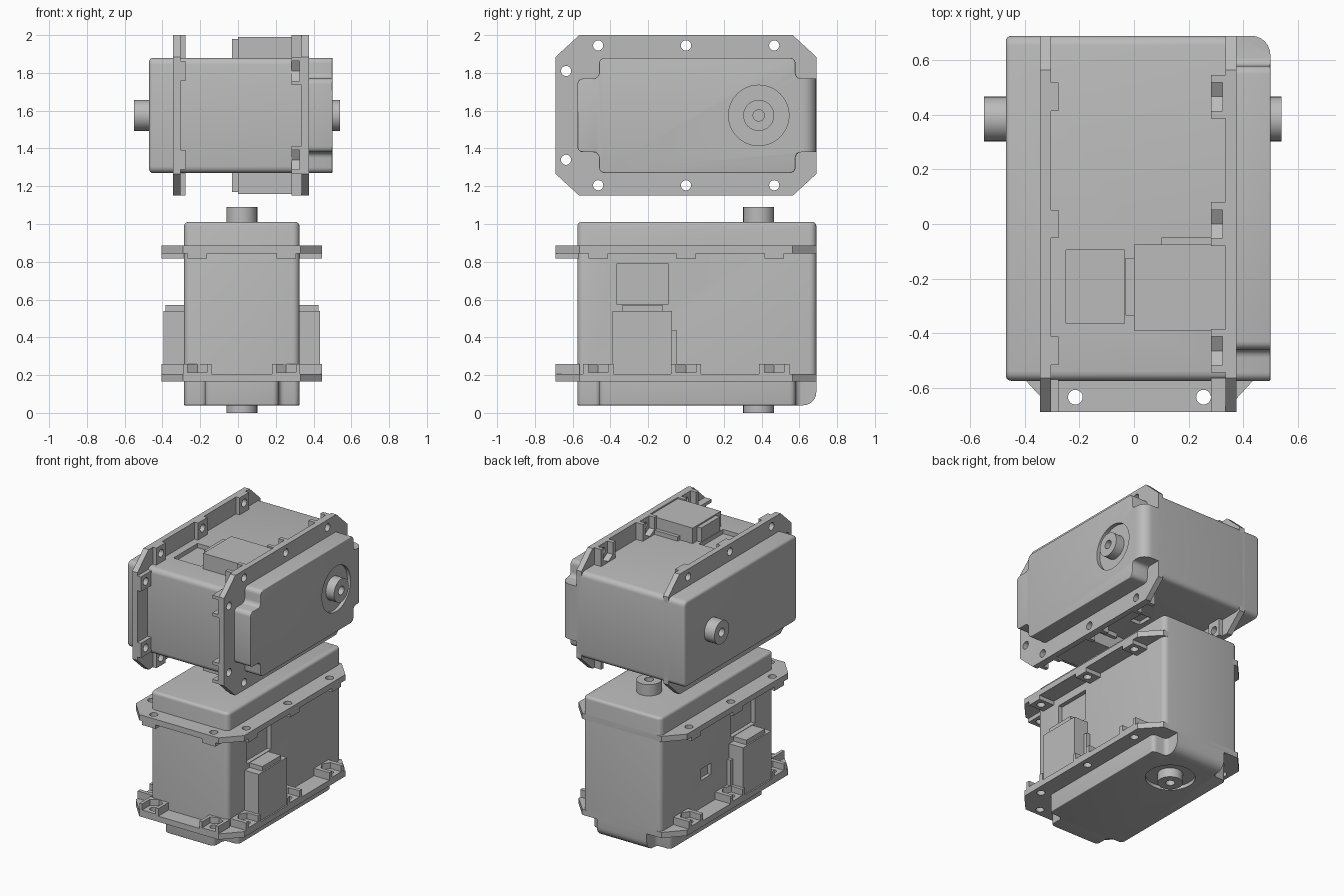
import bpy, bmesh, math
from mathutils import Matrix

if "Cube" in bpy.data.objects:
    bpy.data.objects.remove(bpy.data.objects["Cube"])

grey = bpy.data.materials.new("grey plastic")
grey.use_nodes = True
grey.diffuse_color = (0.5, 0.5, 0.5, 1)
grey.node_tree.nodes["Principled BSDF"].inputs["Base Color"].default_value = (0.5, 0.5, 0.5, 1)

HALF, FRONT, BACK = 0.305, -0.575, 0.69   # casing outline
SHAFT_Y = 0.385
parts = []


def add_prism(bm, pts, z0, z1):
    face = bm.faces.new([bm.verts.new((x, y, z0)) for x, y in pts])
    top = bmesh.ops.extrude_face_region(bm, geom=[face])["geom"]
    bmesh.ops.translate(bm, vec=(0, 0, z1 - z0),
                        verts=[g for g in top if isinstance(g, bmesh.types.BMVert)])


def rect(x0, x1, y0, y1):
    return [(x0, y0), (x1, y0), (x1, y1), (x0, y1)]


def circle(x, y, r, n=32):
    return [(x + r * math.cos(2 * math.pi * i / n), y + r * math.sin(2 * math.pi * i / n))
            for i in range(n)]


def bevel(bm, rule, width, segments=4):
    edges = [e for e in bm.edges if rule(e.verts[0].co, e.verts[1].co)]
    bmesh.ops.bevel(bm, geom=edges, offset=width, segments=segments, profile=0.5,
                    affect='EDGES', clamp_overlap=True)


def make(name, prisms, shape=None, keep=True):
    bm = bmesh.new()
    for pts, z0, z1 in prisms:
        add_prism(bm, pts, z0, z1)
    bmesh.ops.recalc_face_normals(bm, faces=bm.faces)
    if shape:
        shape(bm)
    mesh = bpy.data.meshes.new(name)
    bm.to_mesh(mesh)
    bm.free()
    mesh.materials.append(grey)
    obj = bpy.data.objects.new(name, mesh)
    bpy.context.collection.objects.link(obj)
    if keep:
        parts.append(obj)
    else:
        obj.hide_render = True
    return obj


def cut(obj, cutter):
    mod = obj.modifiers.new("cut", 'BOOLEAN')
    mod.operation, mod.solver, mod.object = 'DIFFERENCE', 'EXACT', cutter
    bpy.context.view_layer.objects.active = obj
    bpy.ops.object.modifier_apply(modifier=mod.name)


def upright(a, b):
    return abs(a.x - b.x) < 1e-4 and abs(a.y - b.y) < 1e-4


def at_height(z):
    return lambda a, b: abs(a.z - z) < 1e-4 and abs(b.z - z) < 1e-4


# Main casing with rounded corners and top rim
def shape_casing(bm):
    bevel(bm, upright, 0.035)
    bevel(bm, at_height(1.01), 0.02)


casing = make("casing", [(rect(-HALF, HALF, FRONT, BACK), 0.165, 1.01)], shape_casing)
pockets = make("pocket_cutter",
               [(rect(s * 0.275 - 0.0, s * 0.4, -0.365, -0.095), 0.575, 0.79) for s in (-1, 1)]
               + [(rect(-0.4, -0.28, 0.13, 0.24), 0.40, 0.48)], keep=False)
cut(casing, pockets)


# Bottom cover: notched corners, rounded back edge
def shape_cover(bm):
    bevel(bm, lambda a, b: at_height(0.04)(a, b) and min(a.y, b.y) > BACK - 0.001, 0.07, 6)
    bevel(bm, lambda a, b: upright(a, b) and max(a.y, b.y) < BACK - 0.08, 0.03)
    bevel(bm, lambda a, b: at_height(0.04)(a, b) and max(a.y, b.y) < 0.6, 0.015, 3)


half_cover = [(0.195, FRONT), (0.195, -0.46), (HALF, -0.46),
              (HALF, 0.58), (0.195, 0.58), (0.195, BACK)]
cover = make("bottom_cover",
             [(half_cover + [(-x, y) for x, y in reversed(half_cover)], 0.04, 0.17)], shape_cover)
recess = make("recess_cutter", [(circle(0, SHAFT_Y, 0.16, 48), -0.1, 0.065)], keep=False)
cut(cover, recess)

# Output shafts with centre holes
shafts = make("shafts", [(circle(0, SHAFT_Y, 0.082), 0, 0.1),
                         (circle(0, SHAFT_Y, 0.082), 0.95, 1.09)])
bores = make("bore_cutter", [(circle(0, SHAFT_Y, 0.03, 20), -0.1, 0.05),
                             (circle(0, SHAFT_Y, 0.03, 20), 1.04, 1.2)], keep=False)
cut(shafts, bores)

# Screw positions with the outward direction of each
screws = [(s * 0.37, y, s, 0) for s in (-1, 1) for y in (-0.465, 0, 0.467)]
screws += [(s * 0.235, -0.635, 0, -1) for s in (-1, 1)]
holes = make("hole_cutter", [(circle(x, y, 0.027, 20), 0.1, 0.95) for x, y, _, _ in screws],
             keep=False)

# Flange plates, octagonal
half_flange = [(0.31, -0.69), (0.425, -0.565), (0.425, 0.565), (0.31, BACK)]
outline = half_flange + [(-x, y) for x, y in reversed(half_flange)]
for name, z0, z1 in (("lower_flange", 0.165, 0.205), ("upper_flange", 0.845, 0.885)):
    cut(make(name, [(outline, z0, z1)]), holes)


def boss(x, y, dx, dy, width):
    """Rectangle from the casing to the flange edge around a screw."""
    if dx:
        return rect(dx * 0.295, dx * 0.425, y - width, y + width)
    return rect(x - width, x + width, -0.69, -0.565)


def nut_slot(x, y, dx, dy):
    """Pointed slot, open towards the flange edge."""
    local = [(-0.06, 0), (-0.03, 0.052), (0.2, 0.052), (0.2, -0.052), (-0.03, -0.052)]
    return [(x + u * dx - v * dy, y + u * dy + v * dx) for u, v in local]


# Screw bosses on both flanges
lower_bosses = make("lower_bosses", [(boss(*s, 0.08 if s[2] else 0.074), 0.205, 0.258)
                                     for s in screws])
cut(lower_bosses, make("nut_cutter", [(nut_slot(*s), 0.215, 0.3) for s in screws], keep=False))
cut(lower_bosses, holes)
upper_bosses = make("upper_bosses", [(boss(*s, 0.052), 0.817, 0.845) for s in screws])
cut(upper_bosses, holes)

# Cable connectors on both sides
for s, side in ((1, "left"), (-1, "right")):
    make(side + "_connector", [(rect(s * 0.28, s * 0.415, -0.39, -0.075), 0.2, 0.54)])
    make(side + "_connector_neck", [(rect(s * 0.27, s * 0.405, -0.335, -0.125), 0.53, 0.572)])
    make(side + "_connector_rib", [(rect(s * 0.28, s * 0.335, -0.08, -0.05), 0.2, 0.44)])

# Remove cutters, shade, then place the upright unit and the turned unit
for obj in [o for o in bpy.data.objects if o.name.endswith("_cutter")]:
    bpy.data.objects.remove(obj)
for obj in parts:
    bpy.ops.object.select_all(action='DESELECT')
    obj.select_set(True)
    bpy.context.view_layer.objects.active = obj
    bpy.ops.object.shade_smooth_by_angle(angle=math.radians(30))
turned = Matrix.Translation((0.54, 0, 1.575)) @ Matrix.Rotation(math.radians(-90), 4, 'Y')
for obj in parts:
    twin = obj.copy()
    twin.name = "turned_" + obj.name
    bpy.context.collection.objects.link(twin)
    twin.matrix_world = turned
    obj.matrix_world = Matrix.Translation((0.02, 0, 0))
